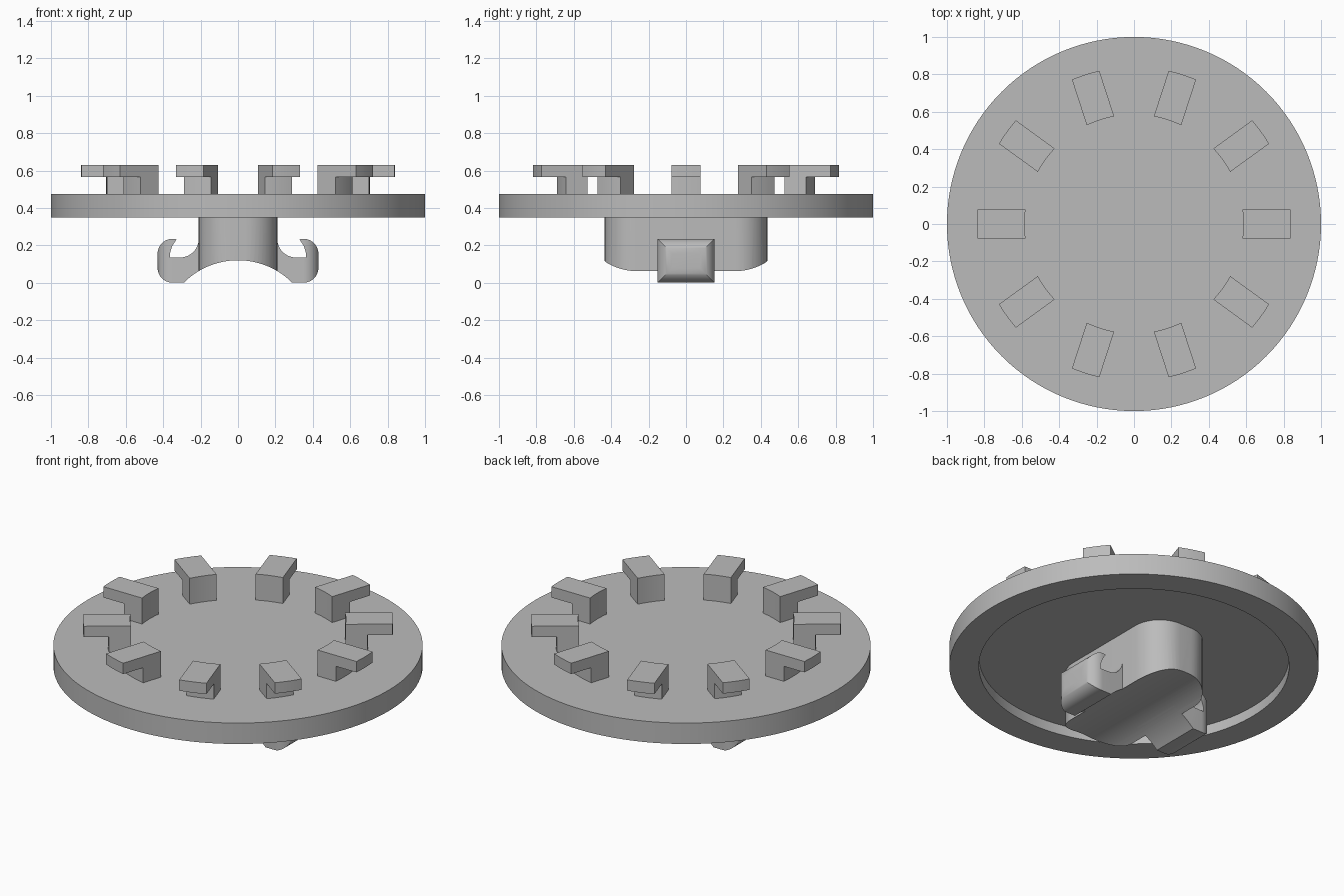
import bpy, bmesh
from math import sin, cos, pi, radians, asin
from mathutils import Vector

if "Cube" in bpy.data.objects:
    bpy.data.objects.remove(bpy.data.objects["Cube"])

grey = bpy.data.materials.new("plain grey")
grey.use_nodes = True
colour = (0.5, 0.5, 0.5, 1)
grey.diffuse_color = colour
grey.node_tree.nodes["Principled BSDF"].inputs["Base Color"].default_value = colour


def arc(cx, cy, r, start, end, steps=12):
    angles = [radians(start + (end - start) * i / steps) for i in range(steps + 1)]
    return [(cx + r * cos(a), cy + r * sin(a)) for a in angles]


def rounded_rect(hx, hy, r):
    corners = ((1, 1, 0), (-1, 1, 90), (-1, -1, 180), (1, -1, 270))
    return [p for sx, sy, a in corners
            for p in arc(sx * (hx - r), sy * (hy - r), r, a, a + 90)]


def add_prism(bm, outline, low, high, axis="z"):
    """Extrude a flat outline along z, or an (x, z) outline along y."""
    place = (lambda a, b: (a, b, low)) if axis == "z" else (lambda a, b: (a, low, b))
    face = bm.faces.new([bm.verts.new(place(a, b)) for a, b in outline])
    step = Vector((0, 0, high - low)) if axis == "z" else Vector((0, high - low, 0))
    new = bmesh.ops.extrude_face_region(bm, geom=[face], use_keep_orig=True)["geom"]
    bmesh.ops.translate(bm, vec=step, verts=[v for v in new if isinstance(v, bmesh.types.BMVert)])


def finish(bm, name):
    bmesh.ops.recalc_face_normals(bm, faces=bm.faces)
    mesh = bpy.data.meshes.new(name)
    bm.to_mesh(mesh)
    bm.free()
    mesh.materials.append(grey)
    obj = bpy.data.objects.new(name, mesh)
    bpy.context.collection.objects.link(obj)
    return obj


def prism(name, outline, low, high, axis="z"):
    bm = bmesh.new()
    add_prism(bm, outline, low, high, axis)
    return finish(bm, name)


def activate(obj):
    bpy.ops.object.select_all(action="DESELECT")
    obj.select_set(True)
    bpy.context.view_layer.objects.active = obj


def smooth(obj):
    activate(obj)
    bpy.ops.object.shade_smooth_by_angle(angle=radians(30))


def boolean(obj, cutter, operation):
    activate(obj)
    mod = obj.modifiers.new("cut", "BOOLEAN")
    mod.operation, mod.object, mod.solver = operation, cutter, "EXACT"
    bpy.ops.object.modifier_apply(modifier=mod.name)


# Disc with a shallow recess underneath
bm = bmesh.new()
section = [(0, 0.41), (0.84, 0.41), (0.84, 0.35), (1, 0.35), (1, 0.475), (0, 0.475)]
verts = [bm.verts.new((x, 0, z)) for x, z in section]
edges = [bm.edges.new(pair) for pair in zip(verts, verts[1:])]
bmesh.ops.spin(bm, geom=verts + edges, cent=(0, 0, 0), axis=(0, 0, 1),
               angle=2 * pi, steps=128, use_merge=True)
bmesh.ops.remove_doubles(bm, verts=bm.verts, dist=0.0001)
smooth(finish(bm, "disc"))


# Overhanging clips in a ring on top
def clip_outline(inner, outer, half_width=0.077):
    a, b = (asin(half_width / r) * 180 / pi for r in (inner, outer))
    return arc(0, 0, inner, a, -a, 6) + arc(0, 0, outer, -b, b, 6)


cap, leg = clip_outline(0.585, 0.84), clip_outline(0.585, 0.705)
bm = bmesh.new()
# the leg outline supplies the whole inner wall; the ledge sits against it
add_prism(bm, leg, 0.47, 0.63)
add_prism(bm, clip_outline(0.705, 0.84), 0.565, 0.63)
bmesh.ops.remove_doubles(bm, verts=bm.verts, dist=0.0001)
# drop the hidden walls between leg and ledge
seen = {}
for f in bm.faces:
    seen.setdefault(frozenset(f.verts), []).append(f)
bmesh.ops.delete(bm, geom=[f for group in seen.values() if len(group) > 1 for f in group],
                 context="FACES_ONLY")
clip = finish(bm, "clip")
smooth(clip)
for i in range(1, 10):
    copy = bpy.data.objects.new("clip", clip.data)
    copy.rotation_euler.z = i * pi / 5
    bpy.context.collection.objects.link(copy)

# Hub below the disc, hollowed by a wide arch
arch = prism("arch_cutter", arc(0, -0.29, 0.41, 0, 357, 119), -1, 1, "y")
hub = prism("hub", rounded_rect(0.21, 0.435, 0.17), -0.02, 0.415)
boolean(hub, arch, "DIFFERENCE")
smooth(hub)

# Upturned hooks on both sides, rounded in elevation and in plan
hook_outline = ([(0.15, 0), (0.15, 0.235), (0.2, 0.235)]
                + arc(0.31, 0.235, 0.1, 180, 270)
                + [(0.365, 0.134), (0.362, 0.165), (0.35, 0.2), (0.328, 0.232)]
                + arc(0.35, 0.155, 0.08, 90, 0)
                + arc(0.35, 0.08, 0.08, 0, -90))
hook = prism("hooks", hook_outline, -0.2, 0.2, "y")
plan = prism("hook_plan_cutter", rounded_rect(0.43, 0.153, 0.08), -0.1, 0.4)
boolean(hook, plan, "INTERSECT")
boolean(hook, arch, "DIFFERENCE")
hook.modifiers.new("mirror", "MIRROR")
bpy.ops.object.modifier_apply(modifier="mirror")
smooth(hook)

for cutter in (arch, plan):
    bpy.data.objects.remove(cutter)
